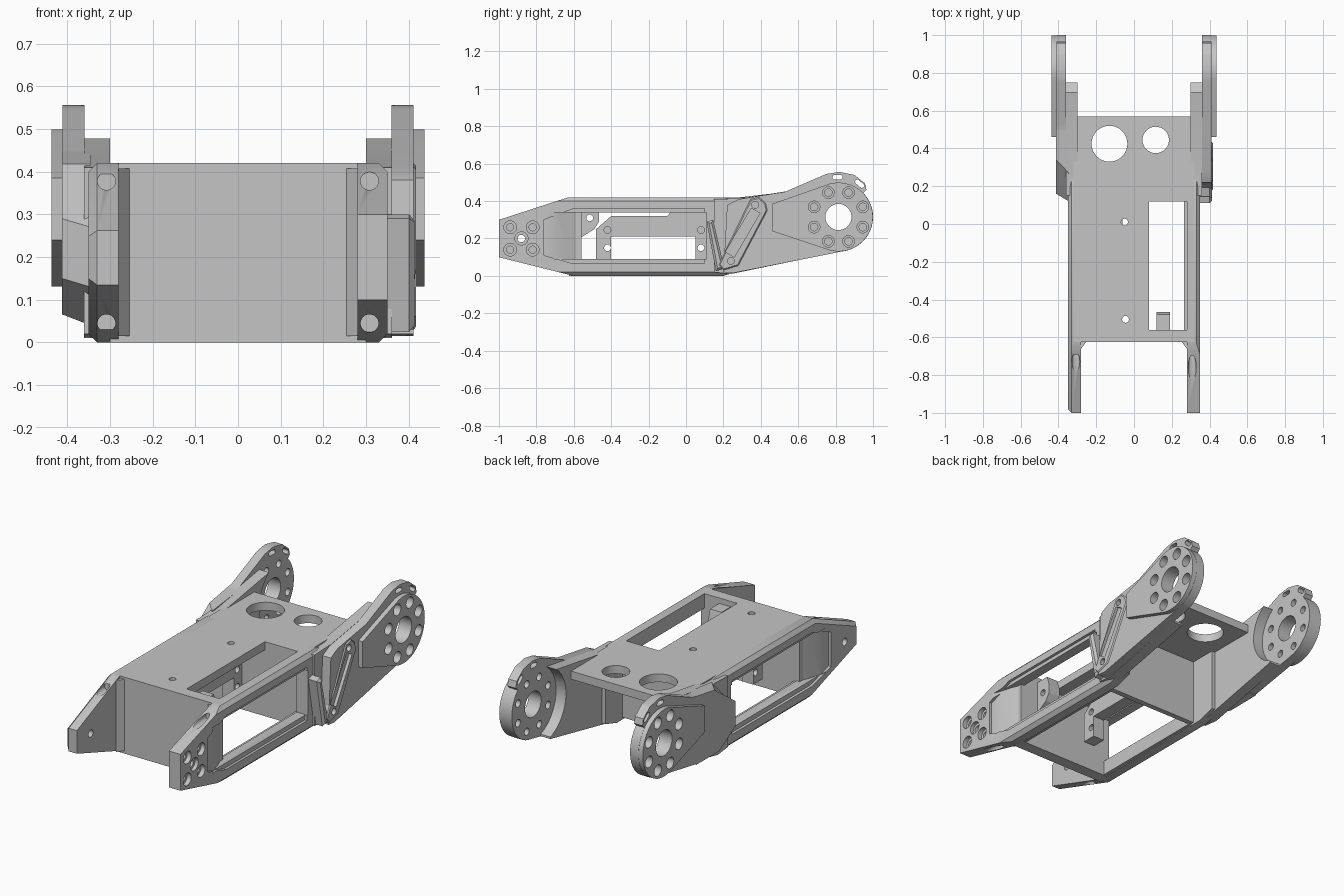
import bpy, bmesh, math

if "Cube" in bpy.data.objects:
    bpy.data.objects.remove(bpy.data.objects["Cube"])

COLOUR = (0.56, 0.56, 0.56, 1)
grey = bpy.data.materials.new("plain_grey")
grey.use_nodes = True
grey.diffuse_color = COLOUR
grey.node_tree.nodes["Principled BSDF"].inputs["Base Color"].default_value = COLOUR
parts = []


def prism(name, pts, axis, a, b, bevel=0, bevel_from=-2, far_pts=None):
    """Extrude or loft a 2D outline along x (y,z points), y (x,z) or z (x,y)."""
    def place(p, t):
        return {"x": (t, *p), "y": (p[0], t, p[1]), "z": (*p, t)}[axis]
    bm = bmesh.new()
    lower = [bm.verts.new(place(p, a)) for p in pts]
    upper = [bm.verts.new(place(p, b)) for p in far_pts or pts]
    bm.faces.new(lower)
    cap = bm.faces.new(upper)
    n = len(pts)
    for i in range(n):
        j = (i + 1) % n
        bm.faces.new((lower[i], lower[j], upper[j], upper[i]))
    if bevel:
        edges = [e for e in cap.edges if min(v.co.y for v in e.verts) > bevel_from]
        bmesh.ops.bevel(bm, geom=edges, offset=bevel, segments=1, affect="EDGES")
    bmesh.ops.recalc_face_normals(bm, faces=bm.faces)
    mesh = bpy.data.meshes.new(name)
    bm.to_mesh(mesh)
    bm.free()
    mesh.materials.append(grey)
    obj = bpy.data.objects.new(name, mesh)
    bpy.context.collection.objects.link(obj)
    parts.append(obj)
    return obj


def box(name, x, y, z):
    return prism(name, [(x[0], y[0]), (x[1], y[0]), (x[1], y[1]), (x[0], y[1])], "z", *z)


def arc(u, v, r, start=0, end=360, n=32):
    count = n if end - start == 360 else n + 1
    return [(u + r * math.cos(math.radians(start + (end - start) * i / n)),
             v + r * math.sin(math.radians(start + (end - start) * i / n))) for i in range(count)]


def hole(centre, r, axis, a, b):
    return prism("cutter", arc(*centre, r), axis, a, b)


def brace_cutters():
    """Pocket and two bolt holes of the slanted brace."""
    return [prism("cutter", [(.21, .13), (.258, .1), (.395, .335), (.35, .362)], "x", .4, .5),
            hole((.37, .38), .018, "x", .39, .5), hole((.24, .08), .018, "x", .39, .5)]


def cut(obj, cutters):
    """Subtract the cutters, then delete them."""
    for c in cutters:
        c.hide_render = True
        mod = obj.modifiers.new("cut", "BOOLEAN")
        mod.operation, mod.solver, mod.object = "DIFFERENCE", "EXACT", c
    bpy.context.view_layer.update()
    done = bpy.data.meshes.new_from_object(obj.evaluated_get(bpy.context.evaluated_depsgraph_get()))
    obj.modifiers.clear()
    obj.data = done
    for c in cutters:
        parts.remove(c)
        bpy.data.objects.remove(c)


# Top plate with access slot and round openings
plate = prism("top_plate", [(-.32, -.625), (.32, -.625), (.32, .3), (.3, .57), (-.3, .57), (-.32, .3)],
              "z", .375, .42)
cut(plate, [box("cutter", (.08, .28), (-.56, .12), (.3, .5)),
            hole((-.13, .425), .095, "z", .3, .5), hole((.115, .445), .07, "z", .3, .5),
            hole((-.05, .01), .018, "z", .3, .5), hole((-.045, -.505), .018, "z", .3, .5)])

# Cross walls
box("front_wall", (-.3, .3), (-.625, -.56), (0, .419))
box("back_wall", (-.31, .31), (.12, .15), (.01, .4))

# Inner motor mount with two drilled legs
mount = prism("motor_mount", [(-.48, .09), (-.4, .09), (-.4, .21), (.05, .21), (.05, .09), (.125, .09),
                              (.125, .38), (-.05, .38), (-.1, .32), (-.4, .32), (-.48, .25)], "x", -.13, -.06)
cut(mount, [hole((y, .15), .018, "x", -.2, 0) for y in (-.42, .08)]
    + [hole((y, .245), .018, "x", -.1, 0) for y in (-.42, .08)])

# Small drilled tab behind the front wall
tab = prism("front_tab", [(-.57, .2), (-.49, .25), (-.465, .29), (-.465, .34), (-.48, .39), (-.57, .39)],
            "x", .12, .19)
cut(tab, [hole((-.515, .31), .018, "x", .1, .25)])

HUB = (.815, .315)
for side, s in (("left", 1), ("right", -1)):
    # Side wall: tapered fork at the front (narrower tip on the right), long window in the middle
    tip = [(-1, .1), (-1, .3)] if s > 0 else [(-1, .135), (-1, .262)]
    wall = prism(side + "_side_wall", tip + [(-.63, .42), (.2, .42), (.3, .4), (.3, .03), (.2, 0), (-.6, 0)],
                 "x", s * .28, s * .35, .02, -.7 if s > 0 else -2)
    cutters = [prism("cutter", [(s * x, y) for x, y in ((.37, -.77), (.37, .11), (.2, .11), (.2, -.56),
                                                        (.29, -.565), (.315, -.62), (.335, -.69))],
                     "z", .09, .34),
               prism("cutter", [(-.76, .11), (-.6, .065), (.1, .065), (.1, .36), (-.6, .36), (-.76, .3)],
                     "x", s * .335, s * .4),
               hole((-.88, .2), .02, "x", s * .2, s * .4)]
    cutters += [hole((s * .308, z), .021, "y", -1.1, -.69) for z in (.045, .378)]
    if s > 0:
        cutters.append(hole((-.88, .2), .035, "x", .33, .4))
        for y in (-.94, -.82):
            for z in (.14, .26):
                cutters += [hole((y, z), .034, "x", .325, .4), hole((y, z), .019, "x", .3, .4)]
    cut(wall, cutters)
    prism(side + "_front_fillet", [(s * x, y) for x, y in ((.25, -.62), (.28, -.66), (.285, -.6), (.25, -.6))],
          "z", .015, .408)
    box(side + "_lower_rail", sorted((s * .265, s * .3)), (-.57, .13), (.004, .085))

    # Inner gusset, scooped around the hub
    gusset = prism(side + "_gusset", [(.15, .02), (.24, .01), (.75, .115), (.76, .48), (.7, .478),
                                      (.3, .415), (.15, .41)], "x", s * .3, s * .361)
    cut(gusset, [prism("cutter", arc(*HUB, .2, n=48), "x", s * .25, s * .4)])

    # Arm plate with cam-shaped top
    root = [(.28, .41), (.22, .38), (.2, .02), (.25, .015)] if s > 0 else [(.48, .442), (.48, .068)]
    arm = prism(side + "_arm", arc(*HUB, .185, -82, 44, 28)
                + [(.965, .46), (.957, .495), (.9, .54), (.82, .556), (.75, .545), (.53, .45)] + root,
                "x", s * .36, s * .411)
    pad = prism(side + "_hub_pad", [(.46, .24)] + arc(*HUB, .184, -104, 104, 40) + [(.46, .385)],
                "x", s * .405, s * .437)
    ring = arc(*HUB, .141, 22.5, 382.5, 8)
    cutters = [hole(HUB, .07, "x", s * .3, s * .5)]
    for u, v, tilt in ((.81, .527, 0), (.928, .493, -40)):
        ct, st = math.cos(math.radians(tilt)), math.sin(math.radians(tilt))
        pts = arc(.016, 0, .012, -90, 90, 8) + arc(-.016, 0, .012, 90, 270, 8)
        cutters.append(prism("cutter", [(u + p * ct - q * st, v + p * st + q * ct) for p, q in pts],
                             "x", s * .3, s * .5))
    cutters += [hole(c, .031, "x", s * .395, s * .5) for c in ring]
    cutters += [hole(c, .02, "x", s * .3, s * (.42 if s > 0 else .385)) for c in ring]
    if s > 0:
        cutters += brace_cutters()
    cut(arm, cutters)
    cut(pad, [hole(HUB, .07, "x", s * .3, s * .5)] + [hole(c, .031, "x", s * .3, s * .5) for c in ring])

# Slanted brace and bar on the left, plain faceted shoulder on the right
brace = prism("left_brace", [(.175, .06), (.2, .03), (.28, .055), (.435, .35), (.425, .39), (.39, .42), (.345, .41)],
              "x", .34, .417, .006)
cut(brace, brace_cutters())
prism("left_brace_bar", [(.11, .29), (.145, .3), (.205, .04), (.16, .025)], "x", .33, .413, .012)
prism("right_shoulder", [(.12, .13), (.12, .27), (.27, .418), (.5, .445), (.5, .066), (.25, .04)], "x", -.345, -.412,
      far_pts=[(.16, .15), (.16, .29), (.34, .418), (.5, .445), (.5, .068), (.3, .066)])

# Smooth the round bores, keep hard edges
bpy.ops.object.select_all(action="DESELECT")
for obj in parts:
    obj.select_set(True)
bpy.context.view_layer.objects.active = parts[0]
bpy.ops.object.shade_smooth_by_angle(angle=math.radians(25))
